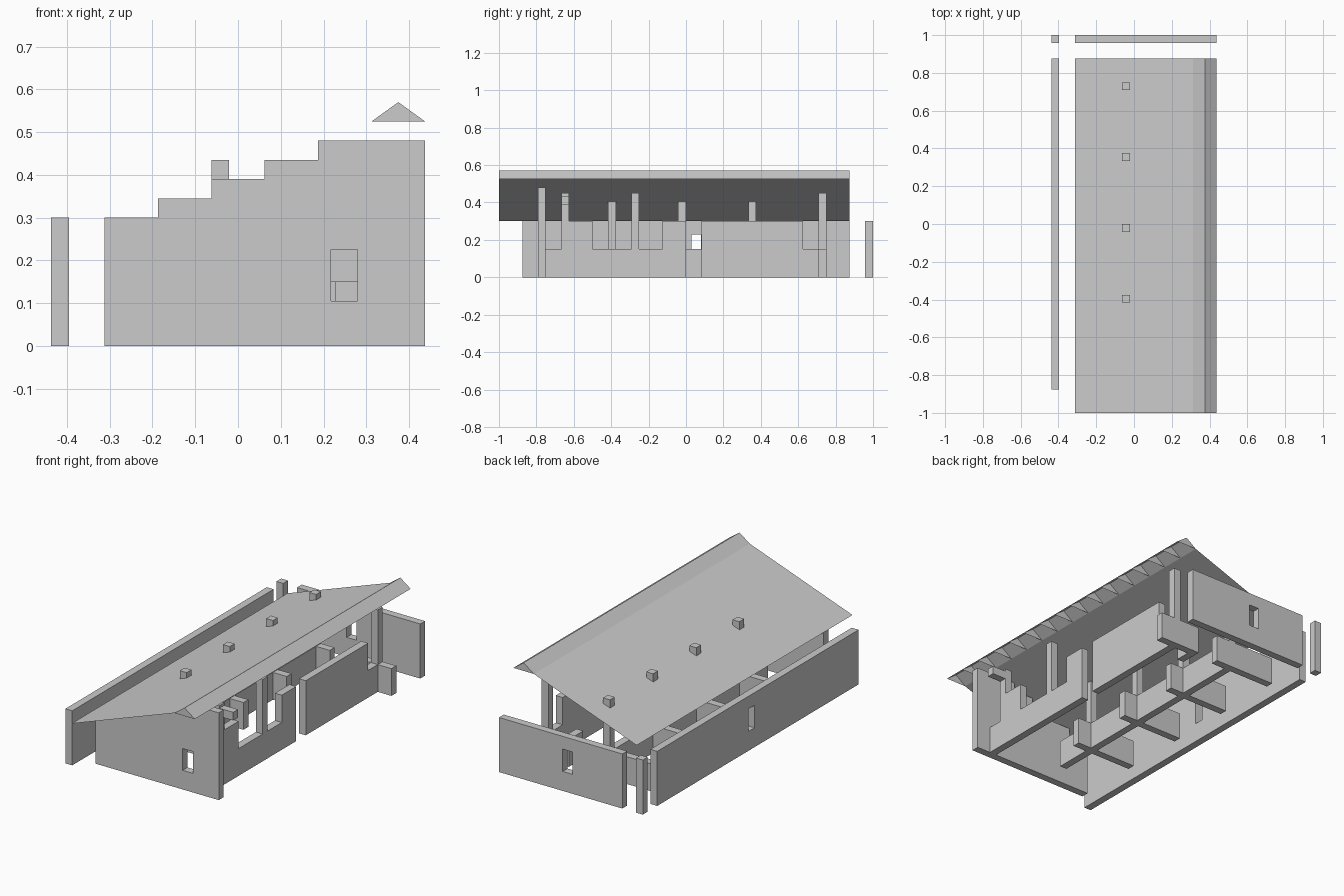
import bpy

if "Cube" in bpy.data.objects:
    bpy.data.objects.remove(bpy.data.objects["Cube"])

T = 1 / 24   # wall thickness


def mesh_object(name, verts, faces):
    me = bpy.data.meshes.new(name)
    me.from_pydata(verts, [], faces)
    me.update()
    ob = bpy.data.objects.new(name, me)
    bpy.context.collection.objects.link(ob)
    return ob


def extrude(name, profile, axis, a, b):
    """Extrude a (horizontal, z) profile along x or y between a and b."""
    def at(d):
        return [(d, h, z) if axis == 'x' else (h, d, z) for h, z in profile]
    n = len(profile)
    faces = [tuple(range(n)), tuple(range(2 * n - 1, n - 1, -1))]
    faces += [((i + 1) % n, i, n + i, n + (i + 1) % n) for i in range(n)]
    area = sum(profile[i][0] * profile[(i + 1) % n][1] - profile[(i + 1) % n][0] * profile[i][1]
               for i in range(n))
    # keep normals pointing outward for either winding and axis
    if (area > 0) == (axis == 'x'):
        faces = [f[::-1] for f in faces]
    return mesh_object(name, at(a) + at(b), faces)


def box(name, x0, x1, y0, y1, z0, z1):
    return extrude(name, [(x0, z0), (x1, z0), (x1, z1), (x0, z1)], 'y', y0, y1)


def cut_window(wall, *bounds):
    cutter = box("window_cutter", *bounds)
    cutter.hide_render = True
    mod = wall.modifiers.new("window", 'BOOLEAN')
    mod.operation = 'DIFFERENCE'
    mod.object = cutter
    bpy.context.view_layer.objects.active = wall
    bpy.ops.object.modifier_apply(modifier=mod.name)
    bpy.data.objects.remove(cutter)


# Stepped gable wall at the front
steps = [(-0.3125, 0), (0.4375, 0), (0.4375, 0.48), (0.1875, 0.48)]
for i in range(4):
    x, z = 0.1875 - 0.125 * i, 0.435 - 0.045 * i
    steps += [(x, z), (x - 0.125, z)]
front = extrude("front_wall", steps, 'y', -0.75 - T, -0.75)
cut_window(front, 0.218, 0.28, -0.9, -0.6, 0.105, 0.225)

# Long left wall, back wall and free corner post
left = box("left_wall", -0.4375, -0.4375 + T, -0.875, 0.875, 0, 0.3)
cut_window(left, -0.6, -0.3, 0.03, 0.08, 0.107, 0.23)
back = box("back_wall", -0.3125, 0.4375, 1 - T, 1, 0, 0.3)
cut_window(back, -0.01, 0.05, 0.9, 1.1, 0.107, 0.23)
box("corner_post", -0.4375, -0.4375 + T, 1 - T, 1, 0, 0.3)

# Right facade: sills, wall panels and tall columns on both sides of a doorway
c1, c2, c3 = -0.625, -0.25, 0.75
facade_a = [(-0.75, 0), (-0.75, 0.15), (c1 - T, 0.15), (c1 - T, 0.45), (c1, 0.45),
            (c1, 0.3), (-0.5, 0.3), (-0.5, 0.15), (c2 - T, 0.15), (c2 - T, 0.45),
            (c2, 0.45), (c2, 0.15), (-0.125, 0.15), (-0.125, 0.3), (0, 0.3), (0, 0)]
facade_b = [(0.083, 0), (0.083, 0.3), (0.625, 0.3), (0.625, 0.15), (c3 - T, 0.15),
            (c3 - T, 0.45), (c3, 0.45), (c3, 0)]
extrude("facade_front", facade_a, 'x', 0.3125, 0.3125 + T)
extrude("facade_back", facade_b, 'x', 0.3125, 0.3125 + T)
box("facade_bracket", 0.3125 + T, 0.4375, c1 - T, c1, 0.39, 0.435)

# Low return walls at the far end of the facade
box("return_wall_outer", 0.3125 + T, 0.4375, c3 - T, c3, 0, 0.15)
box("return_wall_inner", 0.1875, 0.3125, c3 - T, c3, 0, 0.15)
box("return_wall_wing", 0.1875, 0.1875 + T, 0.625, c3 - T, 0, 0.15)

# Stalls: low divider, cross wing and a post that pierces the roof
px = -0.0625
for i in range(4):
    y = -0.375 + 0.375 * i
    box(f"stall_divider_left_{i}", -0.3125, px, y - T, y, 0, 0.15)
    box(f"stall_divider_right_{i}", px + T, 0.0625, y - T, y, 0, 0.15)
    box(f"stall_wing_front_{i}", px, px + T, y - 0.25, y - T, 0, 0.15)
    if i < 3:
        box(f"stall_wing_back_{i}", px, px + T, y, y + 0.125, 0, 0.15)
    box(f"stall_post_{i}", px, px + T, y - T, y, 0, 0.435)

# Thin roof sheet with a small ridge cap
section = [(-0.3125, 0.3), (0.3125, 0.525), (0.375, 0.57), (0.4375, 0.525)]
verts = [(x, y, z) for y in (-1, 0.875) for x, z in section]
mesh_object("roof", verts, [(i, i + 1, i + 5, i + 4) for i in range(3)])

# Triangular ribs under the ridge
for i in range(16):
    y = -1 + 0.125 * i
    mesh_object(f"ridge_rib_{i}", [(x, y, z) for x, z in section[1:]], [(0, 2, 1)])
